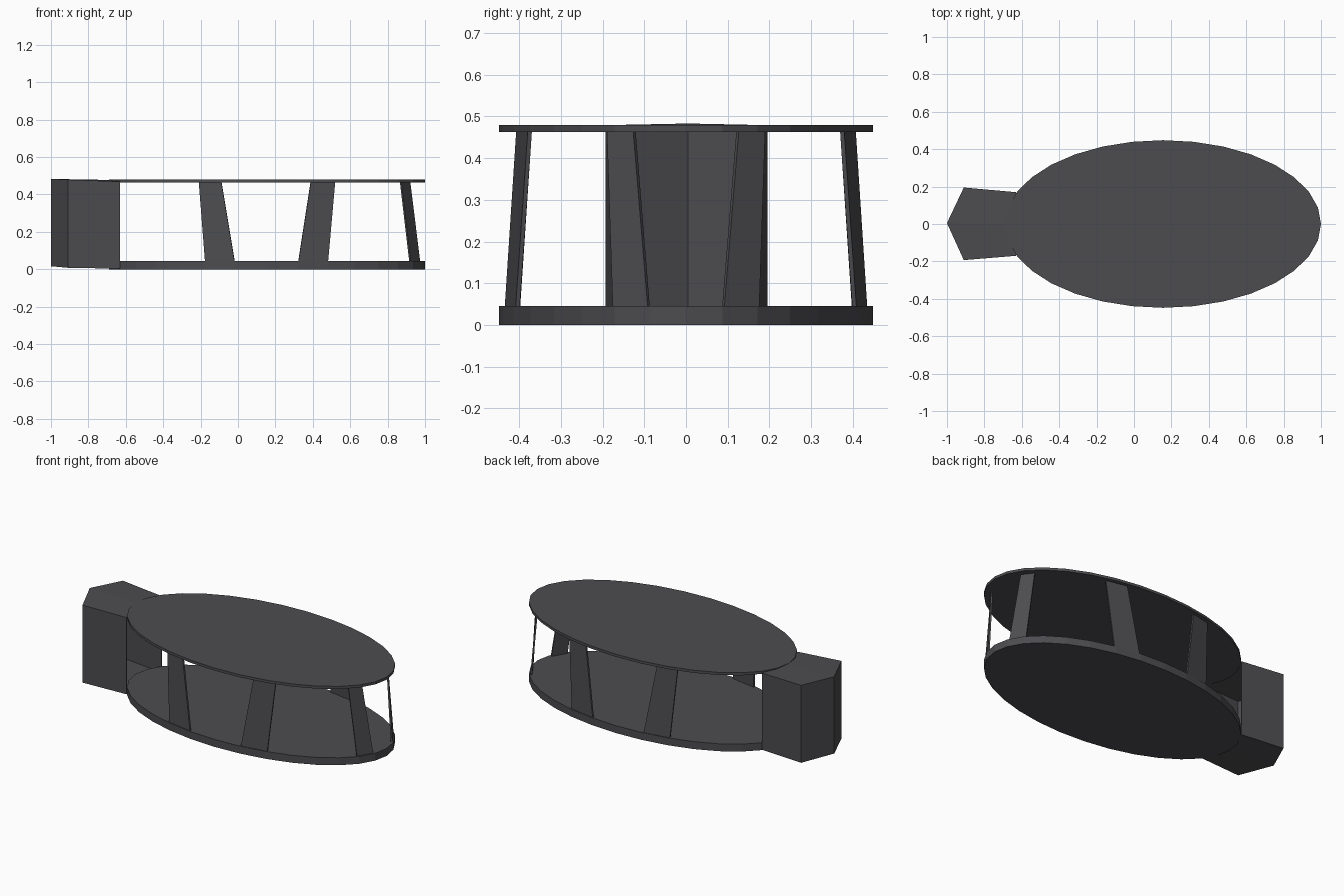
import bpy, bmesh, math
from mathutils import Vector

if "Cube" in bpy.data.objects:
    bpy.data.objects.remove(bpy.data.objects["Cube"])

CX, RX, RY = 0.155, 0.845, 0.448      # shared ellipse of both plates

mat = bpy.data.materials.new("charcoal grey")
mat.diffuse_color = (0.073, 0.072, 0.079, 1)
mat.use_nodes = True
mat.node_tree.nodes["Principled BSDF"].inputs["Base Color"].default_value = mat.diffuse_color


def make(name, verts, faces):
    me = bpy.data.meshes.new(name)
    me.from_pydata([tuple(v) for v in verts], [], faces)
    bm = bmesh.new()
    bm.from_mesh(me)
    bmesh.ops.recalc_face_normals(bm, faces=bm.faces)
    bm.to_mesh(me)
    bm.free()
    me.materials.append(mat)
    ob = bpy.data.objects.new(name, me)
    bpy.context.collection.objects.link(ob)
    return ob


def prism(name, low, high):
    n = len(low)
    sides = [(i, (i + 1) % n, n + (i + 1) % n, n + i) for i in range(n)]
    return make(name, low + high,
                sides + [tuple(range(n))[::-1], tuple(range(n, 2 * n))])


# Elliptical plates
def plate(name, z0, z1, n=32):
    ring = [(CX + RX * math.cos(2 * math.pi * i / n),
             RY * math.sin(2 * math.pi * i / n)) for i in range(n)]
    prism(name, [(x, y, z0) for x, y in ring], [(x, y, z1) for x, y in ring])


plate("base_plate", 0, 0.045)
plate("top_plate", 0.463, 0.479)


# Thin slanted legs whose outer faces follow the ellipse
def on_ellipse(s, z, x=None, y=None):
    if y is None:
        y = s * RY * math.sqrt(1 - ((x - CX) / (s * RX)) ** 2)
    else:
        x = CX + s * RX * math.sqrt(1 - (y / (s * RY)) ** 2)
    return Vector((x, y, z))


def leg(name, axis, bottom, top):
    quads = []
    for s, z, pair in ((0.993, 0.02, bottom), (0.95, 0.468, top)):
        a, b = [on_ellipse(s, z, **{axis: v}) for v in pair]
        d = (b - a).normalized()
        inward = Vector((-d.y, d.x, 0))
        if inward.dot(Vector((CX, 0, z)) - a) < 0:
            inward = -inward
        quads.append([a, b, b + inward * 0.01, a + inward * 0.01])
    for side, sy in (("back", 1), ("front", -1)):
        low, high = [[(p.x, p.y * sy, p.z) for p in q] for q in quads]
        prism(f"{side}_{name}", low, high)


leg("left_leg", "x", (-0.175, -0.015), (-0.21, -0.09))
leg("middle_leg", "x", (0.32, 0.48), (0.39, 0.52))
leg("end_leg", "y", (0.09, 0.175), (0.127, 0.19))

# Hollow pointed housing, open towards the plates
# outline: x, y, bottom z, top z
outline = [(-0.63, -0.17, 0.003, 0.469), (-0.91, -0.193, 0.008, 0.479),
           (-1.0, 0.005, 0.016, 0.483),
           (-0.91, 0.195, 0.008, 0.479), (-0.63, 0.17, 0.003, 0.469),
           (-0.66, 0.0, 0.004, 0.477)]
low = [(x, y, a) for x, y, a, b in outline]
high = [(x, y, b) for x, y, a, b in outline]
faces = [(i, i + 1, i + 7, i + 6) for i in range(4)]          # outer walls
for f in ((0, 1, 2, 5), (5, 2, 3, 4)):                        # floor and roof
    faces += [f[::-1], tuple(i + 6 for i in f)]
housing = make("pointed_housing", low + high, faces)
# make sure the shell faces outward, then thicken inward
bm = bmesh.new()
bm.from_mesh(housing.data)
centre = Vector((-0.8, 0, 0.24))
for f in bm.faces:
    if f.normal.dot(f.calc_center_median() - centre) < 0:
        f.normal_flip()
bm.to_mesh(housing.data)
bm.free()
mod = housing.modifiers.new("wall", 'SOLIDIFY')
mod.thickness = 0.006
mod.offset = -1
